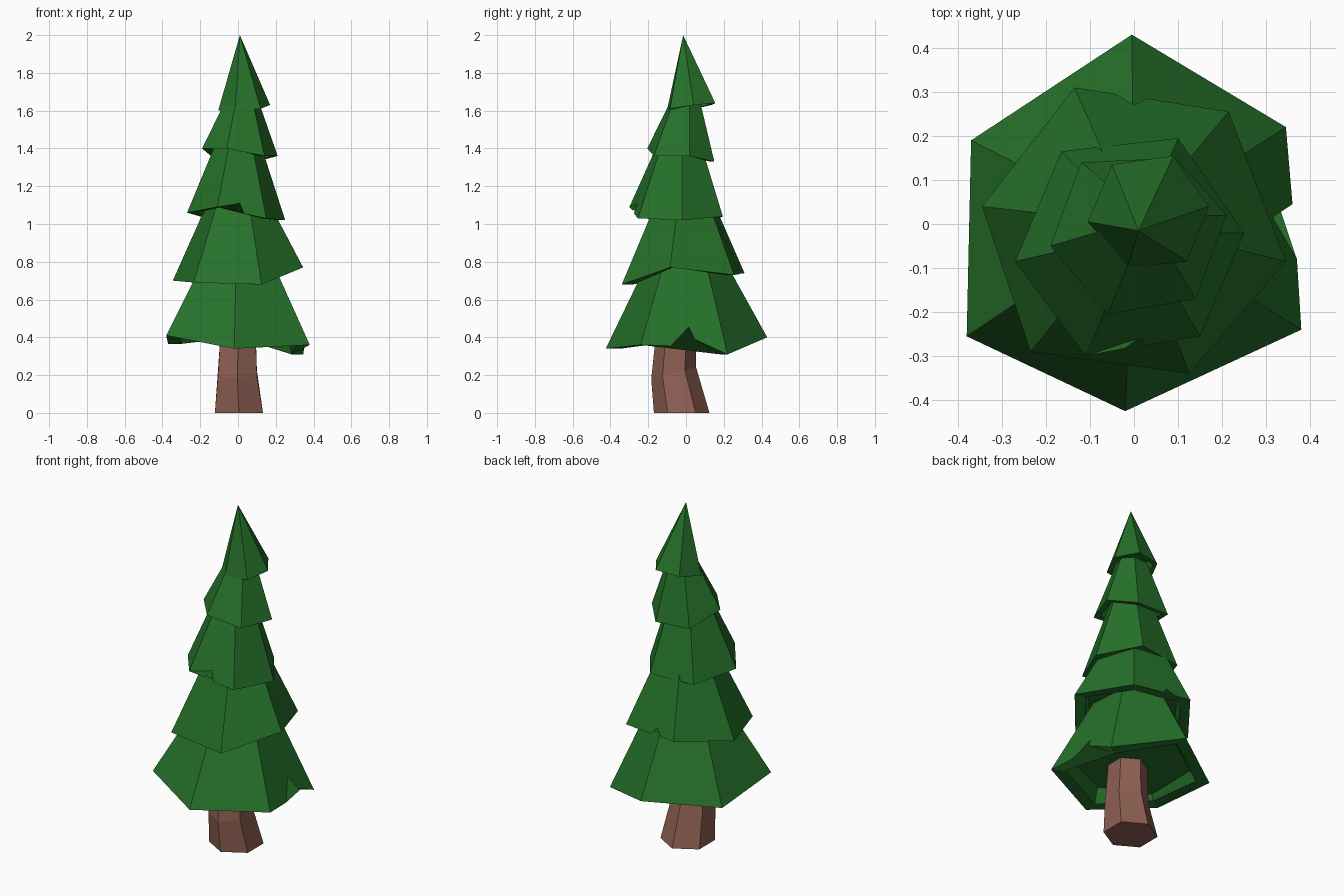
import bpy
import math

if "Cube" in bpy.data.objects:
    bpy.data.objects.remove(bpy.data.objects["Cube"])


def material(name, color):
    m = bpy.data.materials.new(name)
    m.diffuse_color = (*color, 1)
    m.use_nodes = True
    m.node_tree.nodes["Principled BSDF"].inputs["Base Color"].default_value = m.diffuse_color
    return m


def build(name, verts, faces, mat):
    mesh = bpy.data.meshes.new(name)
    mesh.from_pydata(verts, [], faces)
    mesh.materials.append(mat)
    bpy.context.collection.objects.link(bpy.data.objects.new(name, mesh))


def shrink(ring, center, k, z=None):
    cx, cy = center
    return [(cx + (x - cx) * k, cy + (y - cy) * k, pz if z is None else z)
            for x, y, pz in ring]


def tier(name, rim, center, top_z, k, notch=(), tip=None):
    """Skirt with thick rim and recessed underside; a notch cuts the side after the last corner."""
    n = len(rim)
    ceiling_z = sum(p[2] for p in rim) / n + 0.07
    verts = rim + shrink(rim, center, 0.82) + shrink(rim, center, 0.76, ceiling_z)
    verts += [tip] if tip else shrink(rim, center, k, top_z)
    cut = tuple(range(len(verts), len(verts) + len(notch)))
    verts += notch
    faces = [tuple(range(3 * n - 1, 2 * n - 1, -1))]
    if not tip:
        faces.append(tuple(range(3 * n, 4 * n)))
    for a in range(n):
        b = (a + 1) % n
        edge = (a, *(cut if b == 0 else ()), b)
        faces.append(edge + ((3 * n,) if tip else (b + 3 * n, a + 3 * n)))
        faces.append(tuple(reversed(edge)) + (a + n, b + n))
        faces.append((b + n, a + n, a + 2 * n, b + 2 * n))
    build(name, verts, faces, green)


green = material("needles", (0.019, 0.165, 0.023))
brown = material("bark", (0.27, 0.115, 0.085))

# Bent six-sided trunk
verts, faces = [], [tuple(range(5, -1, -1)), tuple(range(12, 18))]
for cx, cy, z, r, slope in [(0.005, -0.023, 0, 0.147, 0), (-0.003, -0.065, 0.21, 0.119, 0.25),
                            (0.003, -0.045, 0.55, 0.10, 0)]:
    for i in range(6):
        a = math.radians(-90 + 60 * i)
        dy = r * math.sin(a)
        verts.append((cx + r * math.cos(a), cy + dy, z + slope * dy))
for r in (0, 6):
    for i in range(6):
        j = (i + 1) % 6
        faces.append((r + i, r + j, r + j + 6, r + i + 6))
build("trunk", verts, faces, brown)

# Branch tiers, rim corners listed counter-clockwise
tier("tier_1", [(0.345, 0.22, 0.31), (-0.005, 0.43, 0.40), (-0.37, 0.19, 0.365),
                (-0.38, -0.255, 0.41), (-0.02, -0.425, 0.34), (0.38, -0.24, 0.36)],
     (0, 0), 0.85, 0.42,
     notch=[(0.37, -0.08, 0.355), (0.315, 0.015, 0.455), (0.36, 0.045, 0.39)])
tier("tier_2", [(-0.135, 0.31, 0.74), (-0.345, 0.04, 0.70), (-0.235, -0.29, 0.69),
                (0.125, -0.34, 0.68), (0.345, -0.085, 0.77), (0.215, 0.255, 0.73)],
     (0, 0), 1.15, 0.42,
     notch=[(0.03, 0.285, 0.735), (0, 0.27, 0.775), (-0.04, 0.295, 0.737)])
tier("tier_3", [(0.15, -0.255, 1.03), (0.25, -0.02, 1.02), (0.10, 0.195, 1.04),
                (-0.165, 0.165, 1.03), (-0.27, -0.085, 1.06), (-0.11, -0.30, 1.09)],
     (0.01, -0.02), 1.45, 0.42,
     notch=[(-0.02, -0.282, 1.07), (0.01, -0.26, 1.11), (0.03, -0.275, 1.055)])
tier("tier_4", [(-0.06, -0.205, 1.40), (0.14, -0.17, 1.36), (0.21, 0.02, 1.36),
                (0.095, 0.15, 1.33), (-0.12, 0.14, 1.34), (-0.19, -0.05, 1.40)],
     (0.03, 0.015), 1.66, 0.42)
tier("tier_5", [(-0.015, -0.10, 1.605), (0.12, -0.085, 1.61), (0.17, 0.04, 1.63),
                (0.09, 0.155, 1.64), (-0.05, 0.135, 1.63), (-0.105, 0.005, 1.60)],
     (0.03, 0.02), 0, 0, tip=(0.01, -0.015, 2.0))
